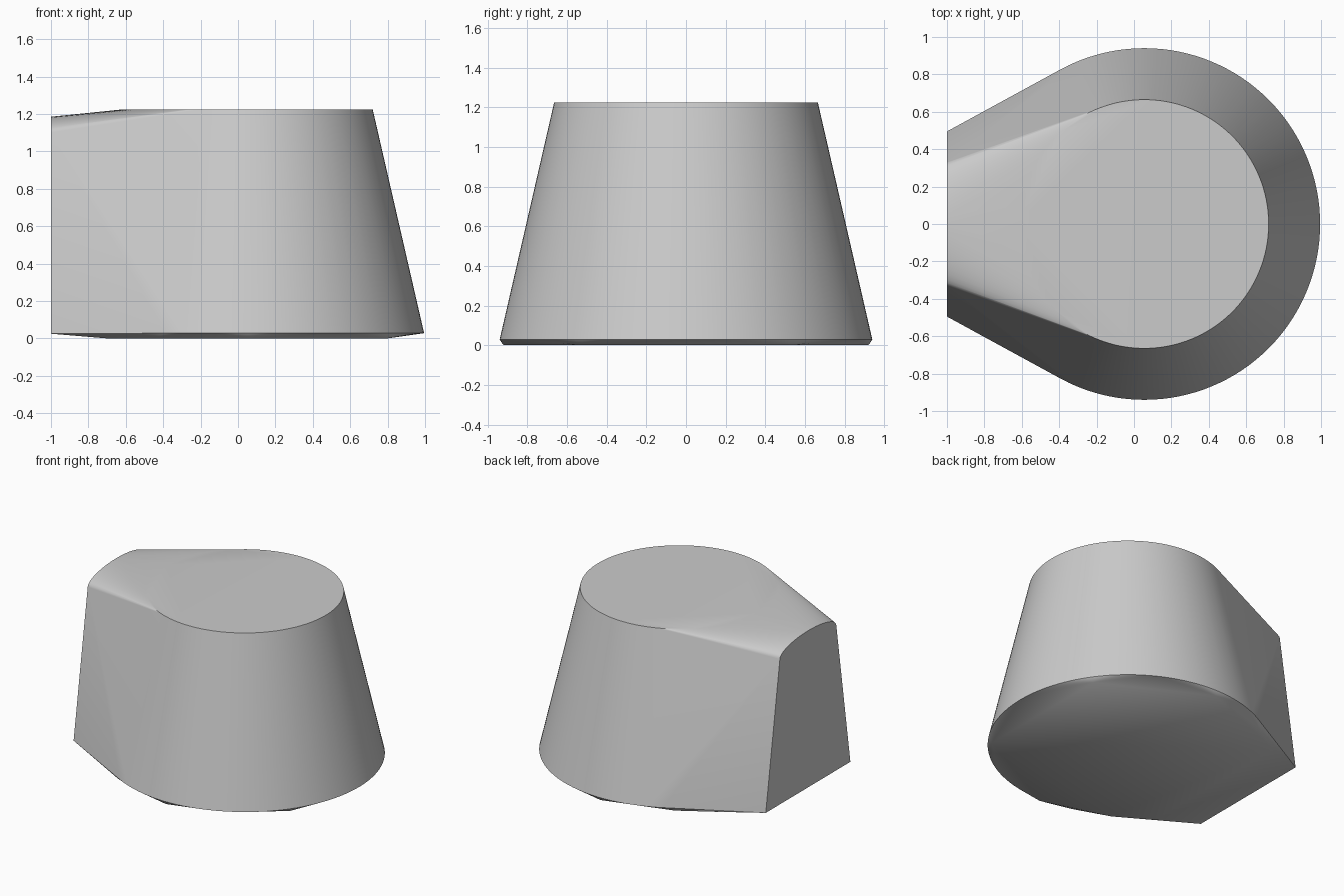
import bpy
import bmesh
from math import sin, cos, tau, pi, radians

cube = bpy.data.objects.get("Cube")
if cube:
    bpy.data.objects.remove(cube, do_unlink=True)

# One grey for the whole body
grey = bpy.data.materials.new("plain_grey")
grey.use_nodes = True
colour = (0.6, 0.6, 0.6, 1)
grey.diffuse_color = colour
grey.node_tree.nodes["Principled BSDF"].inputs["Base Color"].default_value = colour


def ring(radius, z, segments=128, cx=0.055):
    return [(cx + radius * cos(tau * i / segments), radius * sin(tau * i / segments), z)
            for i in range(segments)]


def arch(x, half_width, spring, rise, steps=20):
    return [(x, half_width * cos(pi * i / steps), spring + rise * sin(pi * i / steps))
            for i in range(steps + 1)]


def mirrored(points):
    return [(x, side * y, z) for x, y, z in points for side in (1, -1)]


# Tapered round body, running out to a flat arched end
points = ring(0.665, 1.225) + ring(0.94, 0.028)
points += arch(-1, 0.33, 1.1, 0.085)
points += mirrored([(-1, 0.495, 0.025)])
# Faceted flat underside, slightly inside the rim
points += mirrored([(0.8, 0.53, 0), (0.055, 0.92, 0), (-0.45, 0.77, 0), (-0.7, 0.62, 0)])

bm = bmesh.new()
for p in points:
    bm.verts.new(p)
bmesh.ops.convex_hull(bm, input=bm.verts[:])
bmesh.ops.dissolve_limit(bm, angle_limit=radians(0.2), verts=bm.verts[:], edges=bm.edges[:])
bmesh.ops.recalc_face_normals(bm, faces=bm.faces[:])

mesh = bpy.data.meshes.new("tapered_body")
bm.to_mesh(mesh)
bm.free()
mesh.materials.append(grey)
body = bpy.data.objects.new("tapered_body", mesh)
bpy.context.collection.objects.link(body)

bpy.context.view_layer.objects.active = body
body.select_set(True)
bpy.ops.object.shade_smooth_by_angle(angle=radians(40))
